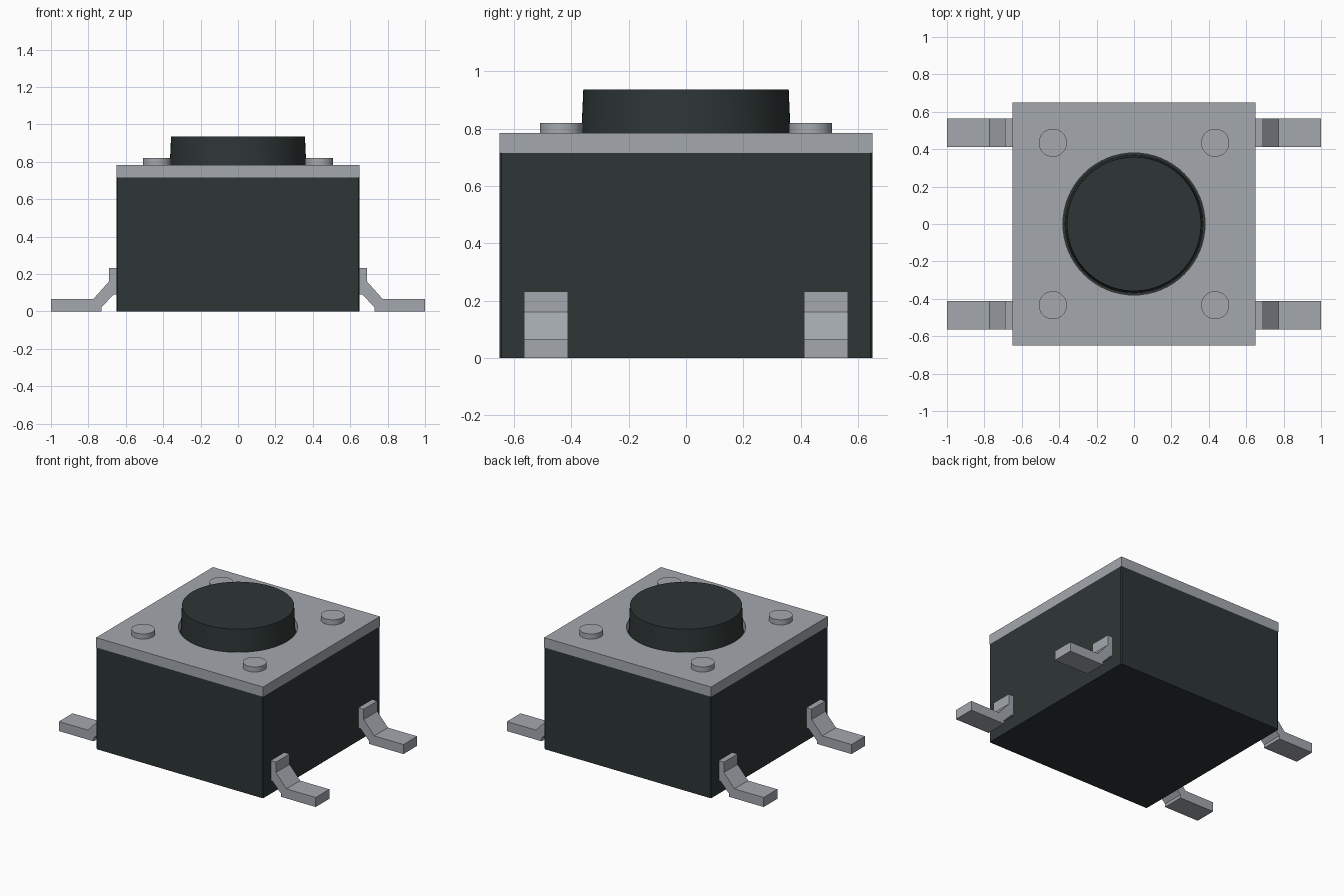
import bpy, bmesh, math

if "Cube" in bpy.data.objects:
    bpy.data.objects.remove(bpy.data.objects["Cube"])


def material(name, rgb):
    m = bpy.data.materials.new(name)
    m.diffuse_color = (*rgb, 1)
    m.use_nodes = True
    m.node_tree.nodes["Principled BSDF"].inputs["Base Color"].default_value = m.diffuse_color
    return m


DARK = material("dark_plastic", (0.027, 0.037, 0.036))
METAL = material("grey_metal", (0.37, 0.396, 0.43))


def add_object(name, bm, mat, smooth=False):
    bmesh.ops.recalc_face_normals(bm, faces=bm.faces[:])
    me = bpy.data.meshes.new(name)
    bm.to_mesh(me)
    bm.free()
    me.materials.append(mat)
    ob = bpy.data.objects.new(name, me)
    bpy.context.collection.objects.link(ob)
    if smooth:
        bpy.ops.object.select_all(action='DESELECT')
        ob.select_set(True)
        bpy.context.view_layer.objects.active = ob
        bpy.ops.object.shade_smooth_by_angle(angle=math.radians(30))
    return ob


def round_part(name, x, y, z0, z1, r0, r1, mat, sides=64):
    bm = bmesh.new()
    bmesh.ops.create_cone(bm, cap_ends=True, segments=sides,
                          radius1=r0, radius2=r1, depth=z1 - z0)
    bmesh.ops.translate(bm, verts=bm.verts[:], vec=(x, y, (z0 + z1) / 2))
    return add_object(name, bm, mat, True)


HALF, BODY_TOP, PLATE_TOP = 0.65, 0.715, 0.784

# Housing block with slightly softened upright edges
bm = bmesh.new()
bmesh.ops.create_cube(bm, size=1)
bmesh.ops.scale(bm, verts=bm.verts[:], vec=(2 * HALF, 2 * HALF, BODY_TOP))
bmesh.ops.translate(bm, verts=bm.verts[:], vec=(0, 0, BODY_TOP / 2))
upright = [e for e in bm.edges if abs(e.verts[0].co.z - e.verts[1].co.z) > 0.1]
bmesh.ops.bevel(bm, geom=upright, offset=0.007, segments=1, affect='EDGES')
add_object("housing", bm, DARK)

# Square cover plate with a round hole
bm = bmesh.new()
N, HOLE = 64, 0.38
rings = []
for i in range(N):
    a = 2 * math.pi * i / N
    c, s = math.cos(a), math.sin(a)
    k = HALF / max(abs(c), abs(s))
    rings.append([bm.verts.new((c * r, s * r, z)) for r, z in
                  ((HOLE, BODY_TOP), (k, BODY_TOP), (k, PLATE_TOP), (HOLE, PLATE_TOP))])
for i in range(N):
    a, b = rings[i], rings[(i + 1) % N]
    for j in range(4):
        n = (j + 1) % 4
        bm.faces.new((a[j], b[j], b[n], a[n]))
add_object("cover_plate", bm, METAL, True)

# Push button rising through the hole
round_part("button", 0, 0, BODY_TOP, 0.936, 0.368, 0.358, DARK, 96)

# Rivets and bent legs at the four corners
LEG = [(0.64, 0.09), (0.665, 0.09), (0.73, 0.022), (0.73, 0), (1, 0), (1, 0.067),
       (0.773, 0.067), (0.69, 0.16), (0.69, 0.233), (0.64, 0.233)]
for sx, side in ((-1, "left"), (1, "right")):
    for sy, end in ((-1, "front"), (1, "back")):
        round_part(f"rivet_{end}_{side}", sx * 0.434, sy * 0.434,
                   PLATE_TOP - 0.01, 0.82, 0.075, 0.075, METAL, 48)
        bm = bmesh.new()
        face = bm.faces.new([bm.verts.new((sx * x, sy * 0.488 - 0.076, z)) for x, z in LEG])
        ext = bmesh.ops.extrude_face_region(bm, geom=[face])
        moved = [v for v in ext["geom"] if isinstance(v, bmesh.types.BMVert)]
        bmesh.ops.translate(bm, verts=moved, vec=(0, 0.152, 0))
        add_object(f"leg_{end}_{side}", bm, METAL)
